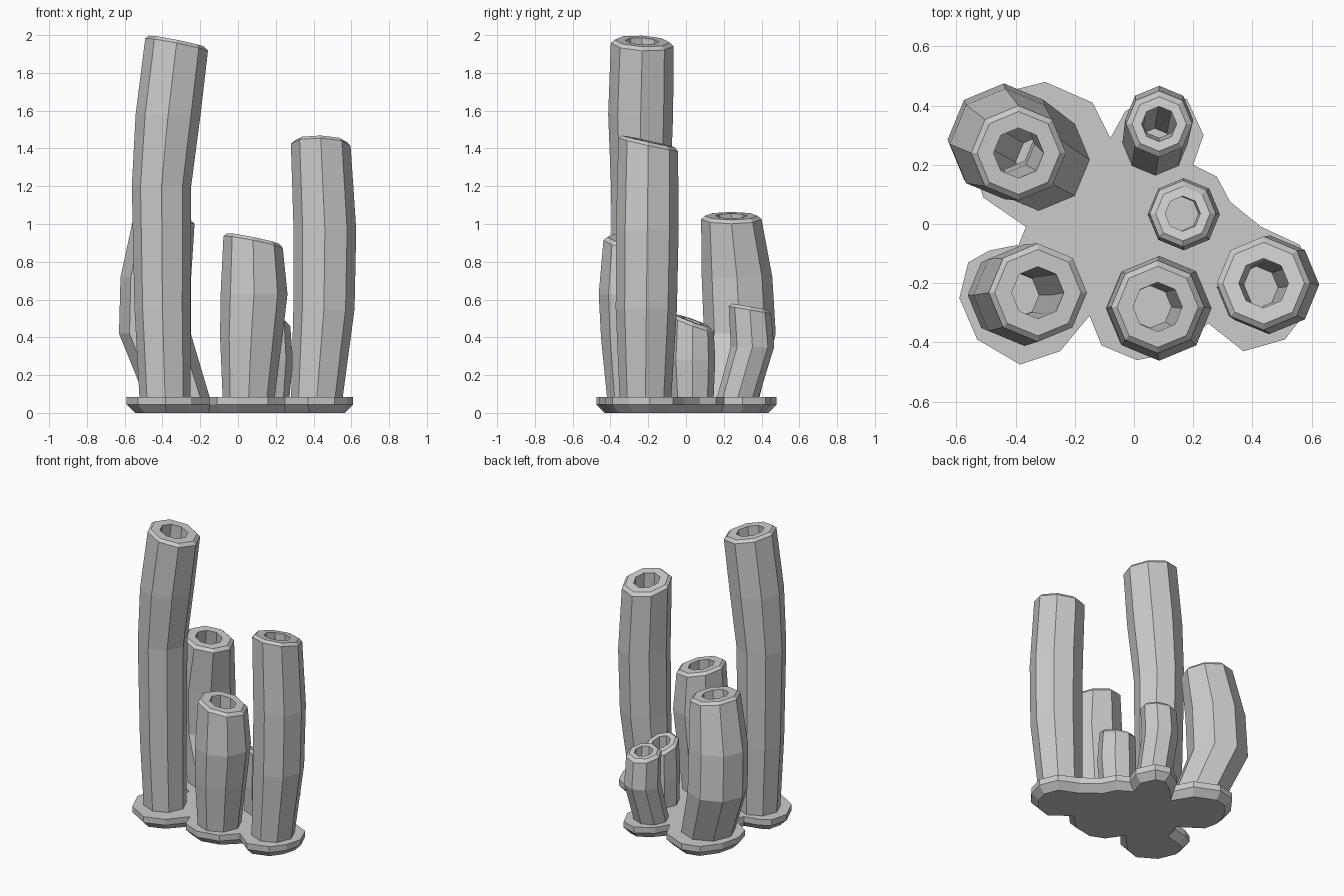
import bpy, bmesh
from math import cos, sin, pi
from mathutils import Vector

if "Cube" in bpy.data.objects:
    bpy.data.objects.remove(bpy.data.objects["Cube"])

SIDES = 8
HOLE = 0.53      # opening radius relative to the tube radius


def make_object(name, bm):
    bmesh.ops.recalc_face_normals(bm, faces=bm.faces)
    mesh = bpy.data.meshes.new(name)
    bm.to_mesh(mesh)
    bm.free()
    obj = bpy.data.objects.new(name, mesh)
    bpy.context.collection.objects.link(obj)
    return obj


def loft(name, loops):
    """Join matching loops of points into a closed, flat-faced solid."""
    bm = bmesh.new()
    rings = [[bm.verts.new(p) for p in loop] for loop in loops]
    n = len(rings[0])
    for a, b in zip(rings, rings[1:]):
        for i in range(n):
            j = (i + 1) % n
            bm.faces.new((a[i], a[j], b[j], b[i]))
    bm.faces.new(rings[0][::-1])
    bm.faces.new(rings[-1])
    return make_object(name, bm)


def ring(x, y, z, r, slope=(0, 0)):
    """Octagon around a path point, sheared to a sloping plane."""
    pts = []
    for k in range(SIDES):
        dx, dy = r * cos(2 * pi * k / SIDES), r * sin(2 * pi * k / SIDES)
        pts.append((x + dx, y + dy, z - slope[0] * dx - slope[1] * dy))
    return pts


def tube(name, path, slope):
    """Bent tube: outer wall, bevelled rim, then hollow wall back down."""
    x, y, z, r = path[-1]
    loops = [ring(*p) for p in path[:-1]]
    loops.append(ring(x, y, z, r, slope))
    loops.append(ring(x, y, z + 0.018, r - 0.02, slope))
    loops.append(ring(x, y, z + 0.018, r * HOLE, slope))
    for px, py, pz, pr in reversed(path[:-1]):
        loops.append(ring(px, py, max(pz, 0.12), pr * HOLE))
    return loft(name, loops)


# Tubes: path points (x, y, z, radius) and rim slope
tube("tall_tube", [(-0.385, -0.24, 0.05, 0.135), (-0.4, -0.24, 0.55, 0.148),
                   (-0.405, -0.24, 1.2, 0.157), (-0.37, -0.24, 1.58, 0.172),
                   (-0.325, -0.232, 1.95, 0.166)], (0.2, 0.05))
tube("back_left_tube", [(-0.31, 0.21, 0.05, 0.17), (-0.44, 0.285, 0.42, 0.19),
                        (-0.435, 0.27, 0.72, 0.187),
                        (-0.39, 0.24, 1.025, 0.16)], (0.15, 0.0))
tube("front_tube", [(0.055, -0.28, 0.05, 0.135), (0.07, -0.285, 0.4, 0.165),
                    (0.085, -0.285, 0.63, 0.177),
                    (0.08, -0.28, 0.905, 0.157)], (0.2, 0.06))
tube("right_tube", [(0.415, -0.215, 0.05, 0.135), (0.455, -0.21, 0.55, 0.162),
                    (0.46, -0.205, 0.97, 0.166),
                    (0.438, -0.2, 1.42, 0.158)], (0.03, 0.22))
tube("short_middle_tube", [(0.16, 0.035, 0.05, 0.11), (0.168, 0.033, 0.28, 0.122),
                           (0.165, 0.035, 0.47, 0.112)], (0.1, 0.36))
tube("short_back_tube", [(0.07, 0.265, 0.05, 0.11), (0.085, 0.352, 0.35, 0.115),
                         (0.085, 0.338, 0.545, 0.112)], (0.0, 0.17))

# Lobed base plate: vertical upper edge, chamfered underside
outline = [Vector(p) for p in (
    (-0.56, -0.13), (-0.59, -0.25), (-0.53, -0.39), (-0.385, -0.475), (-0.25, -0.43),
    (-0.15, -0.31), (-0.11, -0.41), (0.01, -0.46), (0.16, -0.43), (0.25, -0.335),
    (0.37, -0.43), (0.51, -0.39), (0.58, -0.3), (0.61, -0.19), (0.56, -0.07),
    (0.43, -0.01), (0.325, 0.075), (0.28, 0.16), (0.2, 0.2), (0.235, 0.3),
    (0.18, 0.42), (0.08, 0.45), (-0.03, 0.38), (-0.08, 0.29), (-0.14, 0.41),
    (-0.3, 0.48), (-0.42, 0.45), (-0.51, 0.33), (-0.54, 0.2), (-0.51, 0.09),
    (-0.365, -0.01), (-0.39, -0.07), (-0.49, -0.09))]
inset = []
for i, p in enumerate(outline):
    t = (outline[(i + 1) % len(outline)] - outline[i - 1]).normalized()
    inset.append(p + Vector((-t.y, t.x)) * 0.045)
loft("base_plate", [[(p.x, p.y, z) for p in pts] for pts, z in
                    ((inset, 0.0), (outline, 0.045), (outline, 0.085))])
